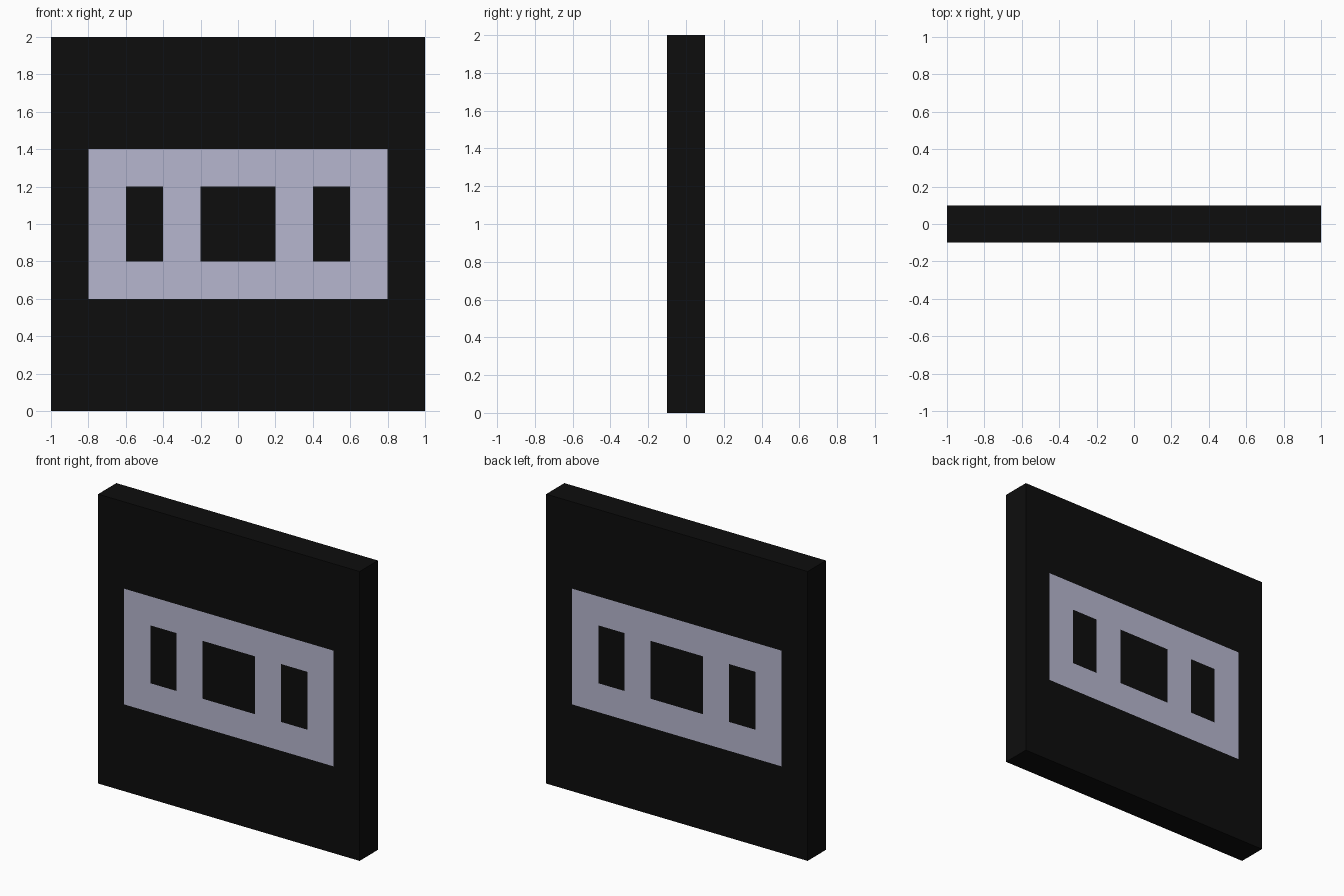
import bpy, bmesh

if "Cube" in bpy.data.objects:
    bpy.data.objects.remove(bpy.data.objects["Cube"])


def material(name, rgb):
    m = bpy.data.materials.new(name)
    m.diffuse_color = (*rgb, 1.0)
    m.use_nodes = True
    m.node_tree.nodes["Principled BSDF"].inputs["Base Color"].default_value = m.diffuse_color
    return m


black = material("near_black", (0.004, 0.004, 0.004))
lavender = material("pale_lavender_grey", (0.47, 0.47, 0.62))

# Upright slab
bm = bmesh.new()
bmesh.ops.create_cube(bm, size=1.0)
for v in bm.verts:
    v.co = (v.co.x * 2.0, v.co.y * 0.2, v.co.z * 2.0 + 1.0)


# Cut lines of the painted panel
def cut(co, no):
    bmesh.ops.bisect_plane(bm, geom=bm.verts[:] + bm.edges[:] + bm.faces[:],
                           plane_co=co, plane_no=no)


for x in (0.2, 0.4, 0.6, 0.8):
    for s in (-1, 1):
        cut((s * x, 0, 0), (1, 0, 0))
for z in (0.6, 0.8, 1.2, 1.4):
    cut((0, 0, z), (0, 0, 1))

# Pale panel with three dark windows, on front and back
bm.normal_update()
for f in bm.faces:
    c = f.calc_center_median()
    x, z = abs(c.x), abs(c.z - 1.0)
    panel = abs(f.normal.y) > 0.9 and x < 0.8 and z < 0.4
    window = z < 0.2 and (x < 0.2 or 0.4 < x < 0.6)
    f.material_index = int(panel and not window)

mesh = bpy.data.meshes.new("slab")
bm.to_mesh(mesh)
bm.free()
mesh.materials.append(black)
mesh.materials.append(lavender)
slab = bpy.data.objects.new("slab", mesh)
bpy.context.collection.objects.link(slab)
